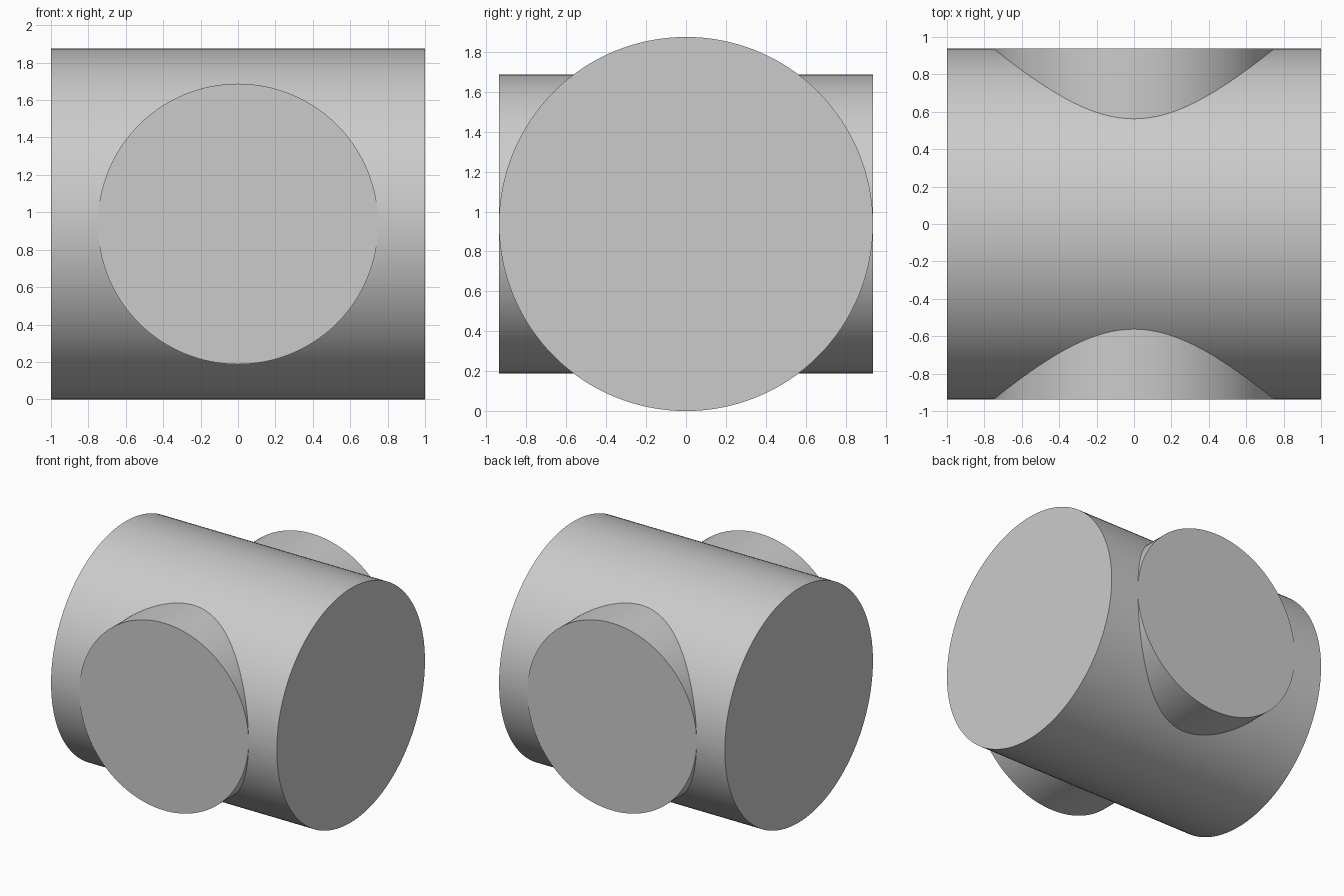
import bpy
from math import pi

default_cube = bpy.data.objects.get("Cube")
if default_cube:
    bpy.data.objects.remove(default_cube, do_unlink=True)

MAIN_RADIUS = 0.9375
CROSS_RADIUS = 0.75

# Plain grey for the whole solid
grey = bpy.data.materials.new("light_grey")
grey.use_nodes = True
colour = (0.6, 0.6, 0.6, 1)
grey.diffuse_color = colour
grey.node_tree.nodes["Principled BSDF"].inputs["Base Color"].default_value = colour


def cylinder(name, radius, length, rotation):
    bpy.ops.mesh.primitive_cylinder_add(
        vertices=128, radius=radius, depth=length,
        location=(0, 0, MAIN_RADIUS), rotation=rotation)
    obj = bpy.context.object
    obj.name = name
    obj.data.materials.append(grey)
    bpy.ops.object.transform_apply(location=False, rotation=True, scale=False)
    bpy.ops.object.shade_smooth_by_angle(angle=pi / 6)
    return obj


# Wide barrel running left to right
cylinder("main_barrel", MAIN_RADIUS, 2, (0, pi / 2, 0))

# Narrower barrel running front to back, ends level with the wide one
cylinder("cross_barrel", CROSS_RADIUS, 2 * MAIN_RADIUS, (pi / 2, 0, 0))
